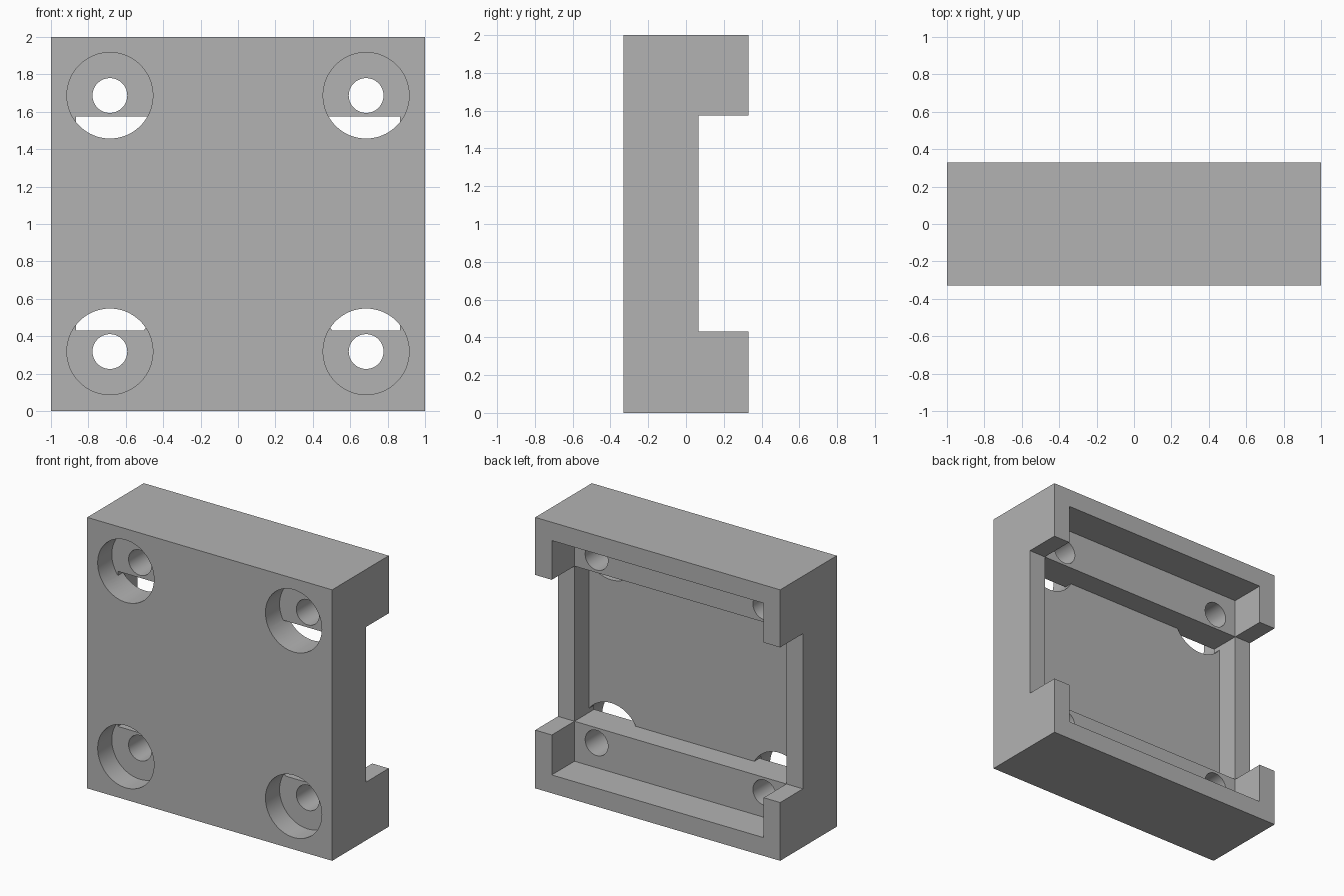
import bpy, math

cube = bpy.data.objects.get("Cube")
if cube:
    bpy.data.objects.remove(cube, do_unlink=True)

gray = bpy.data.materials.new("plain_gray")
gray.use_nodes = True
color = (0.45, 0.45, 0.45, 1)
gray.diffuse_color = color
gray.node_tree.nodes["Principled BSDF"].inputs["Base Color"].default_value = color

FRONT, BACK = -0.33, 0.33
LEDGE, FLOOR, BORE = 0.065, -0.105, -0.165   # depths along y
INNER = 0.865                                # inside of the side walls
LOW, HIGH = 0.43, 1.575                      # opening between the ledges


def box(name, half_x, y0, y1, z0, z1):
    bpy.ops.mesh.primitive_cube_add(size=1, location=(0, (y0 + y1) / 2, (z0 + z1) / 2))
    ob = bpy.context.object
    ob.name = name
    ob.scale = (2 * half_x, y1 - y0, z1 - z0)
    bpy.ops.object.transform_apply(location=True, rotation=True, scale=True)
    return ob


def rod(name, radius, x, z, y0, y1):
    bpy.ops.mesh.primitive_cylinder_add(vertices=64, radius=radius, depth=y1 - y0,
                                        location=(x, (y0 + y1) / 2, z),
                                        rotation=(math.pi / 2, 0, 0))
    ob = bpy.context.object
    ob.name = name
    bpy.ops.object.transform_apply(location=True, rotation=True, scale=True)
    return ob


def boolean(target, tool, operation="DIFFERENCE"):
    bpy.context.view_layer.objects.active = target
    mod = target.modifiers.new("cut", "BOOLEAN")
    mod.object, mod.operation, mod.solver = tool, operation, "EXACT"
    bpy.ops.object.modifier_apply(modifier=mod.name)
    bpy.data.objects.remove(tool, do_unlink=True)


# Outer block with its rear pocket, side-to-side notch and deep central cavity
body = box("mounting_block", 1, FRONT, BACK, 0, 2)
boolean(body, box("rear_pocket", INNER, LEDGE, 0.5, 0.135, 1.865))
boolean(body, box("side_notch", 1.2, LEDGE, 0.6, LOW, HIGH))
boolean(body, box("cavity", INNER, FLOOR, 0.2, LOW, HIGH))

# Counterbored screw holes, which break through into the cavity
for x in (-0.685, 0.685):
    for z in (0.318, 1.687):
        opening = rod("opening", 0.23, x, z, -0.25, 0)
        boolean(opening, box("opening_limit", INNER, -0.4, 0.2, LOW, HIGH), "INTERSECT")
        boolean(body, opening)
        boolean(body, rod("counterbore", 0.23, x, z, -0.5, BORE))
        boolean(body, rod("screw_hole", 0.093, x, z, -0.4, 0.2))

body.data.materials.clear()
body.data.materials.append(gray)
for face in body.data.polygons:
    face.material_index = 0
bpy.ops.object.select_all(action="DESELECT")
body.select_set(True)
bpy.context.view_layer.objects.active = body
bpy.ops.object.shade_smooth_by_angle(angle=math.radians(30))
